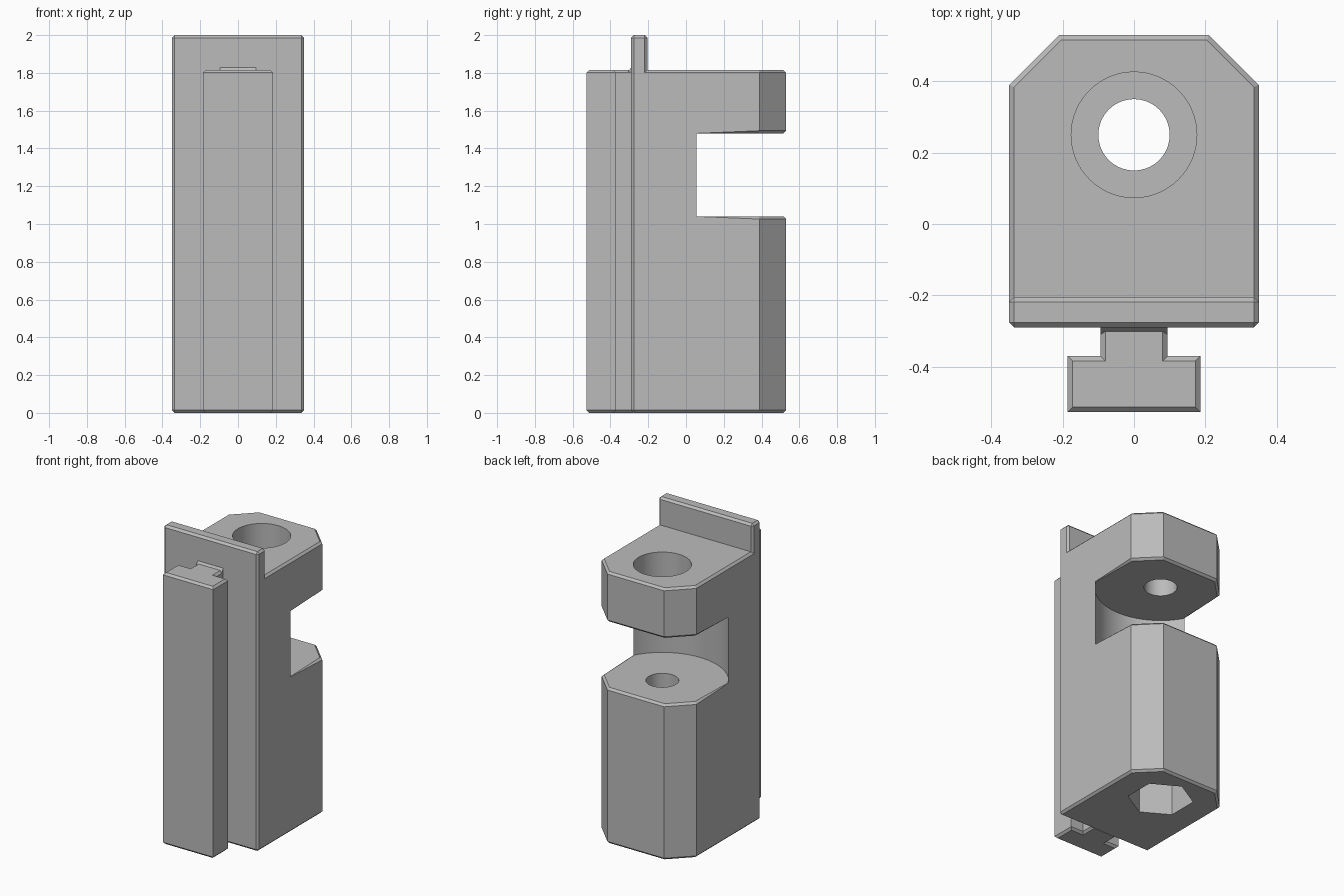
import bpy, bmesh, math
from mathutils import Vector

if "Cube" in bpy.data.objects:
    bpy.data.objects.remove(bpy.data.objects["Cube"], do_unlink=True)

CHAMFER = 0.014
TOP = 1.815       # height of the block and rail
HOLE_Y = 0.25     # bore axis

grey = bpy.data.materials.new("plain grey")
grey.use_nodes = True
colour = (0.5, 0.5, 0.5, 1)
grey.diffuse_color = colour
grey.node_tree.nodes["Principled BSDF"].inputs["Base Color"].default_value = colour


def prism(name, outline, z0, z1):
    """Extrude an xy outline from z0 to z1."""
    bm = bmesh.new()
    base = bm.faces.new([bm.verts.new((x, y, z0)) for x, y in outline])
    ext = bmesh.ops.extrude_face_region(bm, geom=[base])
    moved = [v for v in ext["geom"] if isinstance(v, bmesh.types.BMVert)]
    bmesh.ops.translate(bm, verts=moved, vec=(0, 0, z1 - z0))
    bmesh.ops.recalc_face_normals(bm, faces=bm.faces)
    mesh = bpy.data.meshes.new(name)
    bm.to_mesh(mesh)
    bm.free()
    mesh.materials.append(grey)
    obj = bpy.data.objects.new(name, mesh)
    bpy.context.collection.objects.link(obj)
    return obj


def ring(radius, sides, start=0.0):
    return [(radius * math.cos(start + math.tau * i / sides),
             HOLE_Y + radius * math.sin(start + math.tau * i / sides)) for i in range(sides)]


def mirrored(half):
    """Complete an outline from its +x half."""
    return half + [(-x, y) for x, y in reversed(half)]


def boolean(target, tool, operation="DIFFERENCE"):
    mod = target.modifiers.new("cut", "BOOLEAN")
    mod.object, mod.operation, mod.solver = tool, operation, "EXACT"
    bpy.context.view_layer.objects.active = target
    bpy.ops.object.modifier_apply(modifier=mod.name)
    bpy.data.objects.remove(tool, do_unlink=True)


def chamfer(obj, wanted):
    """Bevel the sharp outer edges that pass the test."""
    bm = bmesh.new()
    bm.from_mesh(obj.data)
    bmesh.ops.dissolve_limit(bm, angle_limit=0.01, verts=bm.verts, edges=bm.edges)
    edges = [e for e in bm.edges if e.is_manifold and e.is_convex
             and e.calc_face_angle() > math.radians(50) and wanted(e)]
    bmesh.ops.bevel(bm, geom=edges, offset=CHAMFER, segments=1, affect="EDGES", profile=0.5)
    bm.to_mesh(obj.data)
    bm.free()


def is_vertical(e):
    d = e.verts[0].co - e.verts[1].co
    return abs(d.z) > d.length * 0.9


# Block with a raised lip along the front
body = prism("body", mirrored([(0.35, -0.29), (0.35, 0.39), (0.21, 0.53)]), 0, 2)
boolean(body, prism("lip_cutter", mirrored([(0.6, -0.205), (0.6, 0.8)]), TOP, 2.3))

# Slot open to the back, with a round inner wall
arc = [(0.4 * math.sin(math.radians(a)), HOLE_Y - 0.4 * math.cos(math.radians(a)))
       for a in range(0, 91, 3)]
slot = mirrored(arc[1:] + [(0.4, 0.8)])
boolean(body, prism("slot_cutter", slot + [arc[0]], 1.04, 1.48))


def body_edge(e):
    mid = (e.verts[0].co + e.verts[1].co) / 2
    on_wall = all(abs((v.co - Vector((0, HOLE_Y, v.co.z))).length - 0.4) < 0.004 for v in e.verts)
    return not (on_wall or (is_vertical(e) and mid.y > 0))


chamfer(body, body_edge)

# Stepped bore from the top and a hexagonal nut pocket below
boolean(body, prism("bore_cutter", ring(0.1, 64), -0.2, 2.2))
boolean(body, prism("counterbore_cutter", ring(0.176, 64), 1.63, 2.2))
boolean(body, prism("nut_cutter", ring(0.2, 6, math.pi / 2), -0.2, 0.25))

# T-shaped rail on the front
rail = prism("rail", mirrored([(0.186, -0.527), (0.186, -0.37), (0.094, -0.37), (0.094, -0.28)]), 0, TOP)
chamfer(rail, lambda e: not is_vertical(e) and min(v.co.y for v in e.verts) < -0.285)

# Small wedge where the rail neck meets the lip
wedge = prism("neck_wedge", mirrored([(0.094, -0.308), (0.094, -0.285)]), TOP - 0.01, TOP + 0.016)
for v in wedge.data.vertices:
    if v.co.z > TOP and v.co.y < -0.29:
        v.co.y = -0.289

for obj in (body, rail, wedge):
    bpy.ops.object.select_all(action="DESELECT")
    obj.select_set(True)
    bpy.context.view_layer.objects.active = obj
    bpy.ops.object.shade_smooth_by_angle(angle=math.radians(25))
